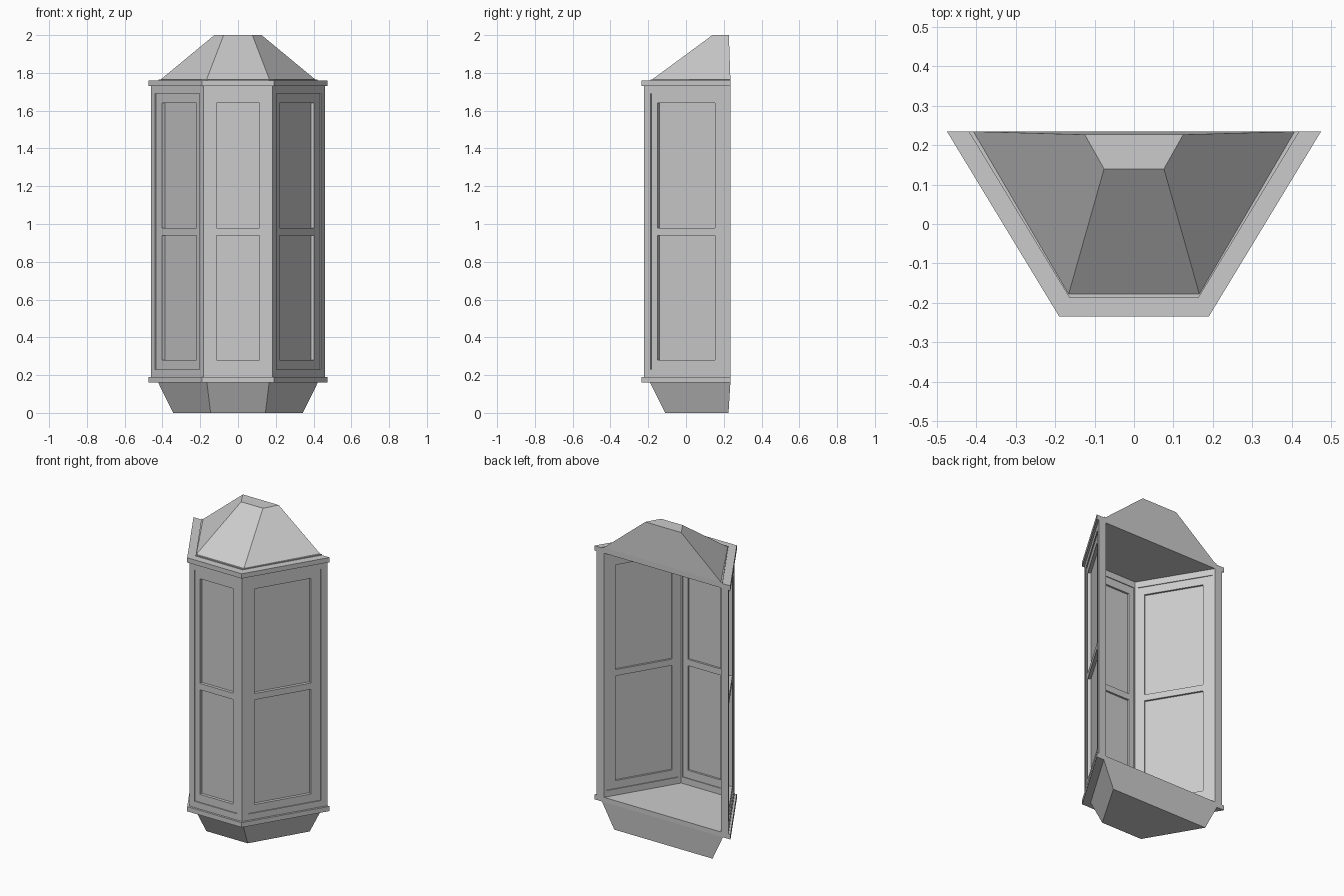
import bpy, bmesh
from mathutils import Vector

if "Cube" in bpy.data.objects:
    bpy.data.objects.remove(bpy.data.objects["Cube"])

BACK = 0.235
SLOPE = 0.285 / 0.47
D0, D1 = 0.013, 0.058          # outer and inner face of the frame
Z0, Z1 = 0.19, 1.73            # wall bottom and top


def corners(d):
    """Right half of the plan, inset by d: front corner and back corner."""
    y = -BACK + d
    xb = 0.475 - d * (1 + SLOPE ** 2) ** 0.5
    return Vector((xb - (BACK - y) * SLOPE, y)), Vector((xb, BACK))


def plan(front, back):
    return [(-back[0], back[1]), (-front[0], front[1]), tuple(front), tuple(back)]


def loft(name, low, high, z0, z1, mirror=False):
    """Solid between two matching outlines."""
    bm = bmesh.new()
    a = [bm.verts.new((p[0], p[1], z0)) for p in low]
    b = [bm.verts.new((p[0], p[1], z1)) for p in high]
    bm.faces.new(a)
    bm.faces.new(b)
    for i in range(len(a)):
        j = (i + 1) % len(a)
        bm.faces.new((a[i], a[j], b[j], b[i]))
    bmesh.ops.recalc_face_normals(bm, faces=bm.faces)
    me = bpy.data.meshes.new(name)
    bm.to_mesh(me)
    bm.free()
    ob = bpy.data.objects.new(name, me)
    bpy.context.collection.objects.link(ob)
    if mirror:
        ob.modifiers.new("mirror", 'MIRROR').use_mirror_merge = False
    return ob


def prism(name, pts, z0, z1, mirror=False):
    return loft(name, pts, pts, z0, z1, mirror)


fc, bc = corners(D0)
fi, bi = corners(D1)
side_dir = (bc - fc).normalized()
side_in = Vector((-side_dir.y, side_dir.x))
WALLS = {
    "front": (Vector((-fc.x, fc.y)), Vector((1, 0)), Vector((0, 1))),
    "side": (fc, side_dir, side_in),
}


def at(wall, u, d):
    o, t, n = WALLS[wall]
    return o + t * u + n * (d - D0)


def bar(name, wall, u0, u1, d0, d1, z0, z1):
    pts = [at(wall, u0, d0), at(wall, u1, d0), at(wall, u1, d1), at(wall, u0, d1)]
    prism(name, pts, z0, z1, wall == "side")


# Tapered base, floor and ceiling slabs, roof
loft("base", plan((0.145, -0.11), (0.343, 0.225)), plan(*corners(0.045)), 0, 0.16)
prism("floor_slab", plan(*corners(0)), 0.16, Z0)
prism("cornice_slab", plan(*corners(0)), Z1, 1.76)
prism("roof_curb", plan(*corners(0.047)), 1.76, 1.766)
loft("roof", plan((0.166, -0.178), (0.408, BACK)),
     plan((0.076, 0.14), (0.125, 0.227)), 1.766, 2.0)

# Corner posts and rear posts
front_len, side_len = 2 * fc.x, (bc - fc).length
WF, WS = 0.035, 0.041
prism("corner_post", [fc, at("side", WS, D0), at("side", WS, D1), fi,
                      at("front", front_len - WF, D1), at("front", front_len - WF, D0)],
      Z0, Z1, True)
u = side_len - WS
prism("rear_post", [bc, bi, at("side", u, D1), at("side", u, D0)], Z0, Z1, True)

# Frame rails, sashes and panes
for wall, a, b, p, q in (("front", WF, front_len - WF, 0.068, front_len - 0.068),
                         ("side", WS, side_len - WS, 0.08, 0.434)):
    bar(wall + "_sill", wall, a, b, D0, D1, Z0, 0.23)
    bar(wall + "_head", wall, a, b, D0, D1, 1.69, Z1)
    s0, s1 = 0.019, 0.053
    bar(wall + "_stile_a", wall, a, p, s0, s1, 0.23, 1.69)
    bar(wall + "_stile_b", wall, q, b, s0, s1, 0.23, 1.69)
    for k, (z0, z1) in enumerate(((0.23, 0.28), (0.94, 0.98), (1.64, 1.69))):
        bar(f"{wall}_rail_{k}", wall, p, q, s0, s1, z0, z1)
    for k, (z0, z1) in enumerate(((0.28, 0.94), (0.98, 1.64))):
        bar(f"{wall}_pane_{k}", wall, p, q, 0.038, 0.041, z0, z1)
